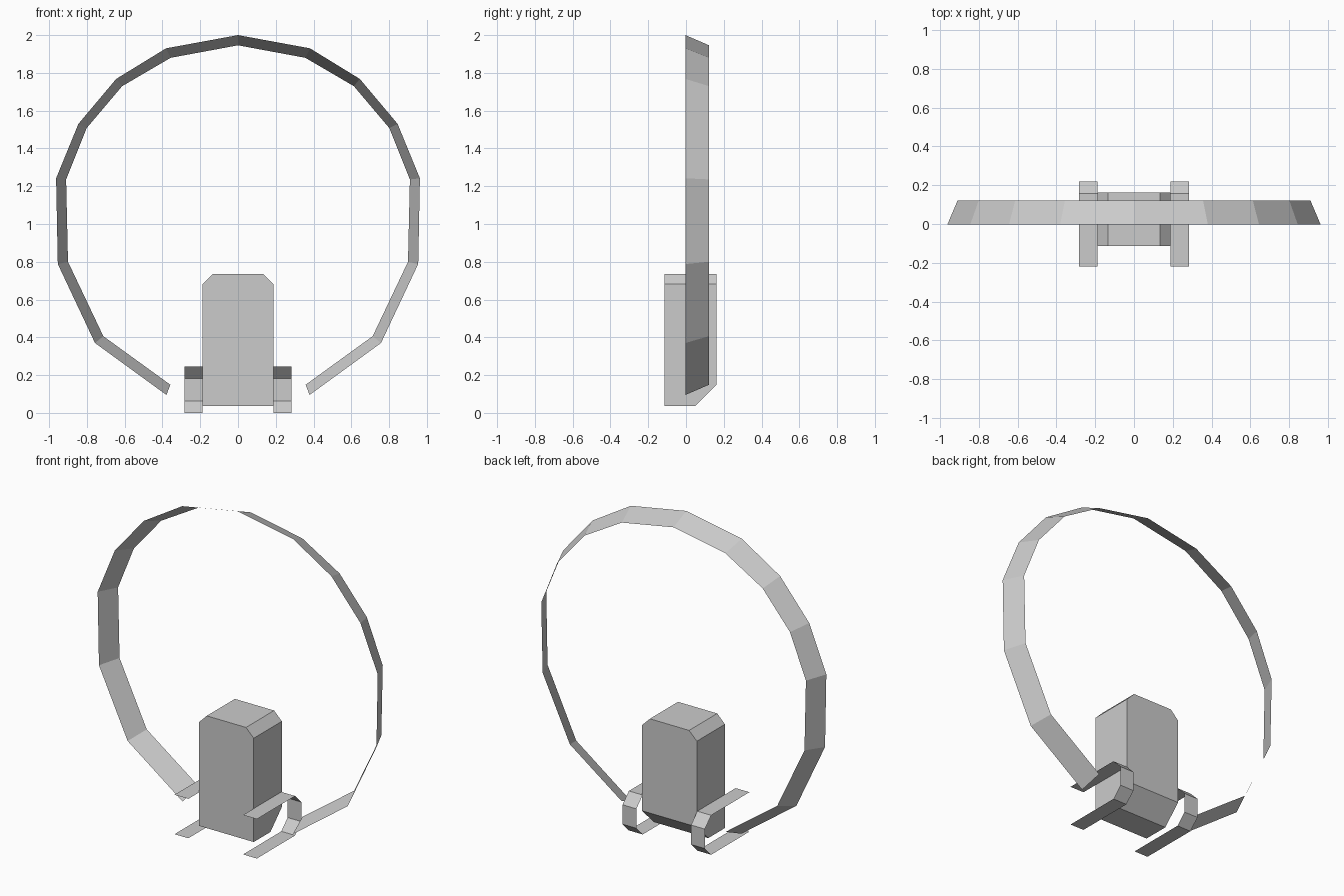
import bpy, bmesh
from mathutils import Vector

if "Cube" in bpy.data.objects:
    bpy.data.objects.remove(bpy.data.objects["Cube"])

grey = bpy.data.materials.new("light_grey")
grey.diffuse_color = (0.6, 0.6, 0.6, 1)
grey.use_nodes = True
grey.node_tree.nodes["Principled BSDF"].inputs["Base Color"].default_value = grey.diffuse_color


def add_object(name, bm):
    bmesh.ops.recalc_face_normals(bm, faces=bm.faces)
    mesh = bpy.data.meshes.new(name)
    bm.to_mesh(mesh)
    bm.free()
    mesh.materials.append(grey)
    obj = bpy.data.objects.new(name, mesh)
    bpy.context.collection.objects.link(obj)
    return obj


def ribbon(name, edge_a, edge_b):
    """Thin open strip of quads between two matching rows of points."""
    bm = bmesh.new()
    a = [bm.verts.new(p) for p in edge_a]
    b = [bm.verts.new(p) for p in edge_b]
    for i in range(len(a) - 1):
        bm.faces.new((a[i], a[i + 1], b[i + 1], b[i]))
    return add_object(name, bm)


def mirrored(half):
    """Half outline starting on x = 0, completed on the other side."""
    return [(-x, z) for x, z in reversed(half[1:])] + half


# Large open hoop: wide front edge, narrower back edge
outer = [(0, 2.0), (0.381, 1.93), (0.645, 1.768), (0.845, 1.53),
         (0.963, 1.242), (0.954, 0.788), (0.757, 0.37), (0.379, 0.095)]
inner = [(0, 1.946), (0.356, 1.88), (0.613, 1.73), (0.801, 1.508),
         (0.91, 1.236), (0.90, 0.80), (0.713, 0.406), (0.358, 0.149)]
ribbon("hoop",
       [(x, -0.003, z) for x, z in mirrored(outer)],
       [(x, 0.122, z) for x, z in mirrored(inner)])

# Central block with cut top corners and a cut lower back edge
low, high = Vector((-0.188, -0.114, 0.037)), Vector((0.188, 0.162, 0.735))
bm = bmesh.new()
bmesh.ops.create_cube(bm, size=1)
for v in bm.verts:
    v.co = [low[i] if v.co[i] < 0 else high[i] for i in range(3)]


def bevel(test, width):
    edges = [e for e in bm.edges if all(test(v.co) for v in e.verts)]
    bmesh.ops.bevel(bm, geom=edges, offset=width, segments=1,
                    affect='EDGES', profile=0.5)


bevel(lambda c: c.z > 0.7 and c.x > 0.1, 0.053)
bevel(lambda c: c.z > 0.7 and c.x < -0.18, 0.053)
bevel(lambda c: c.z < 0.1 and c.y > 0.1, 0.112)
add_object("body", bm)

# Folded side clips, open at the front
clip = [(-0.219, 0), (0.157, 0), (0.219, 0.062), (0.219, 0.183),
        (0.157, 0.245), (-0.219, 0.245)]
for side, name in ((-1, "left_clip"), (1, "right_clip")):
    ribbon(name,
           [(side * 0.188, y, z) for y, z in clip],
           [(side * 0.283, y, z) for y, z in clip])
